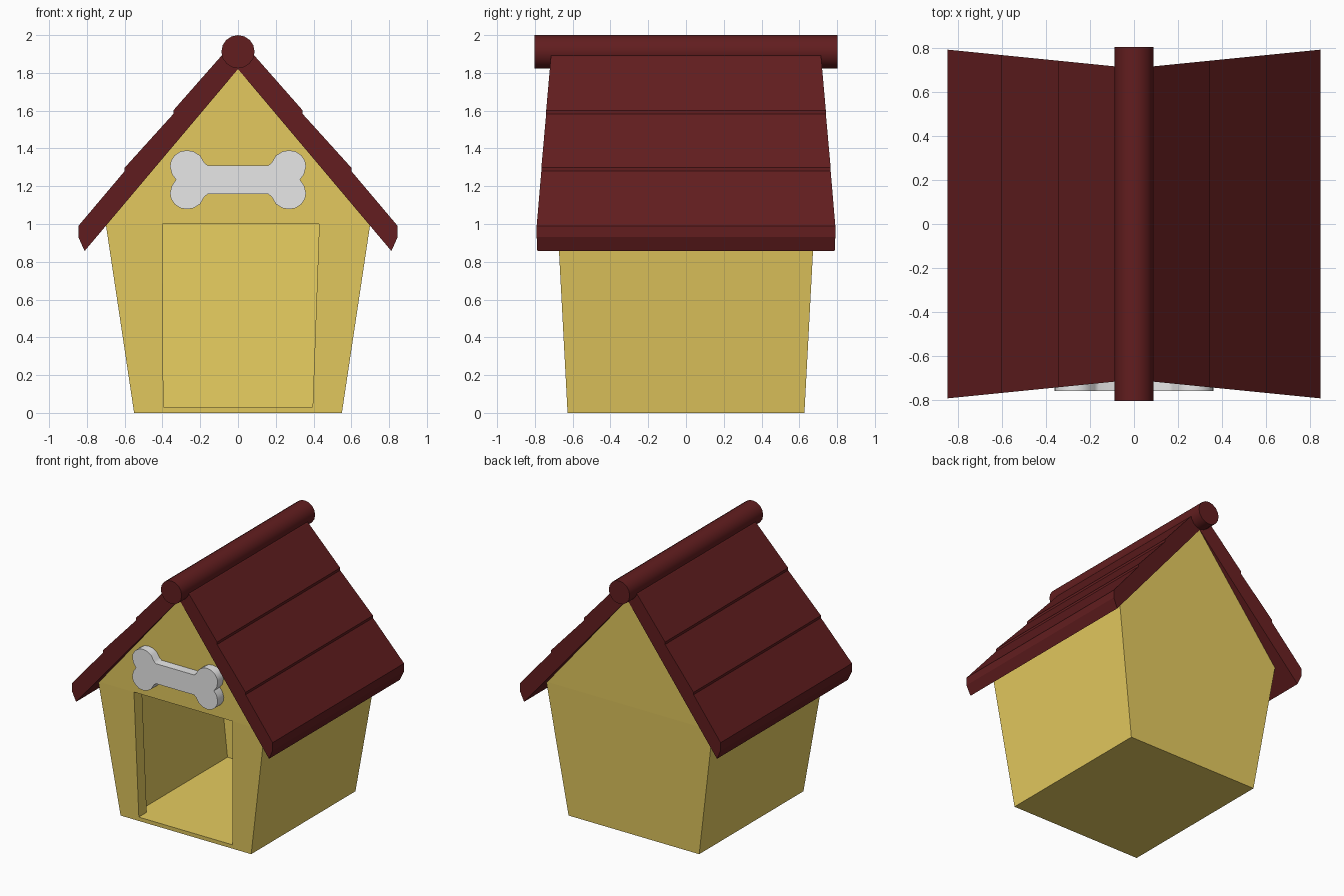
import bpy, bmesh, math

if "Cube" in bpy.data.objects:
    bpy.data.objects.remove(bpy.data.objects["Cube"])


def material(name, rgb):
    m = bpy.data.materials.new(name)
    m.diffuse_color = (*rgb, 1)
    m.use_nodes = True
    m.node_tree.nodes["Principled BSDF"].inputs["Base Color"].default_value = m.diffuse_color
    return m


TAN = material("tan_wood", (0.79, 0.60, 0.115))
RED = material("dark_red_roof", (0.122, 0.0125, 0.0135))
WHITE = material("bone_white", (0.80, 0.80, 0.80))


def make(name, verts, faces, mat):
    me = bpy.data.meshes.new(name)
    me.from_pydata(verts, [], faces)
    bm = bmesh.new()
    bm.from_mesh(me)
    bmesh.ops.recalc_face_normals(bm, faces=bm.faces)
    bm.to_mesh(me)
    bm.free()
    ob = bpy.data.objects.new(name, me)
    bpy.context.collection.objects.link(ob)
    me.materials.append(mat)
    return ob


def smooth(ob, angle):
    bpy.ops.object.select_all(action='DESELECT')
    ob.select_set(True)
    bpy.context.view_layer.objects.active = ob
    bpy.ops.object.shade_smooth_by_angle(angle=math.radians(angle))


# Body: flared walls with gables, door opening and hollow room
def depth(z):
    return 0.627 + 0.053 * z if z <= 1 else 0.680 + 0.03 * (z - 1)


outer = [(-.55, 0), (.55, 0), (.70, 1), (0, 1.82), (-.70, 1)]
door = [(-.395, .03), (.395, .03), (.43, 1), (-.40, 1)]
room = [(-.455, .03), (.455, .03), (.60, 1), (-.60, 1)]
WALL = 0.095
verts = [(x, -depth(z), z) for x, z in outer]             # 0-4
verts += [(x, depth(z), z) for x, z in outer]             # 5-9
verts += [(x, -depth(z), z) for x, z in door]             # 10-13
verts += [(x, WALL - depth(z), z) for x, z in door]       # 14-17
verts += [(x, WALL - depth(z), z) for x, z in room]       # 18-21
verts += [(x, depth(z) - WALL - .01, z) for x, z in room]  # 22-25
faces = [(0, 1, 11, 10), (1, 2, 12, 11), (4, 0, 10, 13), (4, 13, 12, 2, 3),
         (6, 5, 9, 7), (7, 9, 8), (22, 23, 24, 25)]
faces += [(i, (i + 1) % 5, (i + 1) % 5 + 5, i + 5) for i in range(5)]
for i in range(4):
    j = (i + 1) % 4
    faces.append((10 + i, 10 + j, 14 + j, 14 + i))        # door reveal
    faces.append((14 + i, 14 + j, 18 + j, 18 + i))        # inside of front wall
    faces.append((18 + i, 18 + j, 22 + j, 22 + i))        # room sides
body = make("house_body", verts, faces, TAN)

# Roof: stepped slab profile, ends flaring towards the eaves, mirrored
prof = [(0, 1.82), (.812, .857), (.845, .93), (.845, .99), (.600, 1.28),
        (.600, 1.298), (.342, 1.583), (.342, 1.602), (.09, 1.888), (0, 1.95)]
n = len(prof)
verts = [(x, s * (0.706 + 0.1 * x), z) for s in (-1, 1) for x, z in prof]
faces = [tuple(range(n)), tuple(range(n, 2 * n))]
faces += [(i, i + 1, n + i + 1, n + i) for i in range(n - 1)]
roof = make("roof", verts, faces, RED)
mir = roof.modifiers.new("Mirror", 'MIRROR')
mir.use_axis[0] = True

# Ridge log
bpy.ops.mesh.primitive_cylinder_add(vertices=16, radius=0.088, depth=1.605,
                                    location=(0, 0, 1.912),
                                    rotation=(math.pi / 2, 0, 0))
ridge = bpy.context.object
ridge.name = "ridge_log"
ridge.data.materials.append(RED)
smooth(ridge, 40)

# Bone sign: quarter outline mirrored both ways, then extruded
q = [(.16, .076), (.178, .09), (.20, .128), (.235, .15), (.27, .156),
     (.305, .15), (.335, .13), (.355, .10), (.36, .07), (.35, .03), (.328, 0)]
half = q + [(x, -z) for x, z in reversed(q[:-1])]
loop = half + [(-x, z) for x, z in reversed(half)]
n = len(loop)
verts = [(x, y, 1.234 + z) for y in (-0.758, -0.67) for x, z in loop]
faces = [tuple(range(n)), tuple(range(n, 2 * n))]
faces += [(i, (i + 1) % n, (i + 1) % n + n, i + n) for i in range(n)]
bone = make("bone_sign", verts, faces, WHITE)
smooth(bone, 40)
